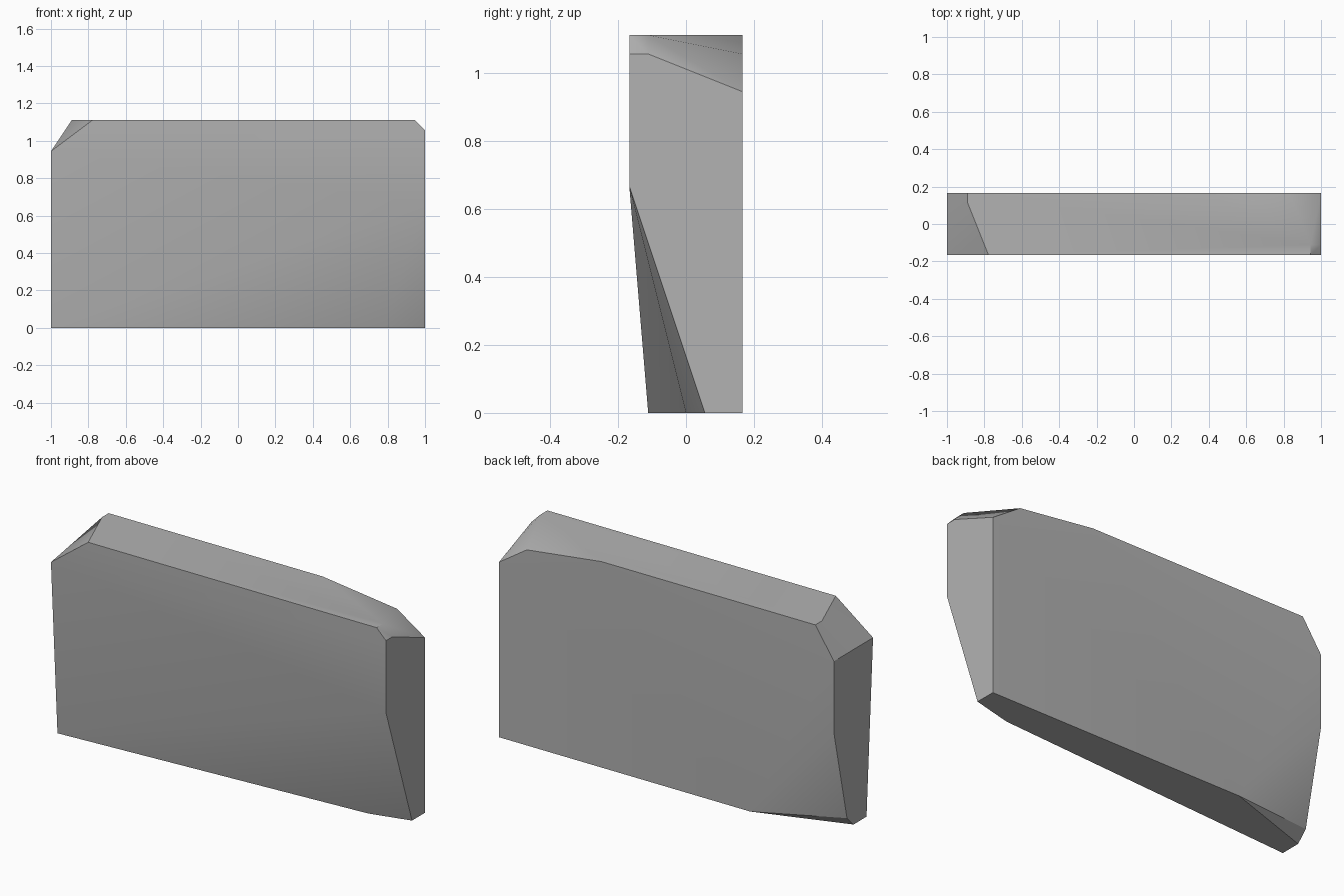
import bpy
import bmesh
import math
from mathutils import Vector

if "Cube" in bpy.data.objects:
    bpy.data.objects.remove(bpy.data.objects["Cube"], do_unlink=True)

# Flat stone grey
stone = bpy.data.materials.new("stone_grey")
stone.use_nodes = True
grey = (0.45, 0.45, 0.45, 1)
stone.diffuse_color = grey
stone.node_tree.nodes["Principled BSDF"].inputs["Base Color"].default_value = grey

# Corners on a grid of eighteen steps per unit: half length, half depth, height
L, D, H = 18, 3, 20
UNIT = 1 / 18

left_end = [(L, -D, 19), (L, -2, 19), (L, D, 17), (L, -D, 12), (L, 1, 0), (L, D, 0)]
right_end = [(-L, -D, 17), (-L, D, 17), (-L, D, 10), (-L, 1, 1), (-L, 0, 0), (-L, -2, 0)]
top_rim = [(-14, -D, H), (-16, 2, H), (-16, D, H), (7, D, H),
           (15, D, 19), (17, -2, H), (17, -D, H)]
bottom_rim = [(14, 0, 0), (-9, D, 0)]

# Chipped slab: the convex shell around all corners
bm = bmesh.new()
for corner in left_end + right_end + top_rim + bottom_rim:
    bm.verts.new(Vector(corner) * UNIT)
bmesh.ops.convex_hull(bm, input=bm.verts[:])
bmesh.ops.dissolve_limit(bm, angle_limit=math.radians(0.5),
                         verts=bm.verts[:], edges=bm.edges[:])
bmesh.ops.recalc_face_normals(bm, faces=bm.faces[:])

mesh = bpy.data.meshes.new("stone_slab")
bm.to_mesh(mesh)
bm.free()
mesh.materials.append(stone)
slab = bpy.data.objects.new("stone_slab", mesh)
bpy.context.collection.objects.link(slab)

# Soft shading over gentle bends, crisp chipped edges
bpy.ops.object.select_all(action="DESELECT")
slab.select_set(True)
bpy.context.view_layer.objects.active = slab
bpy.ops.object.shade_smooth_by_angle(angle=math.radians(30))
